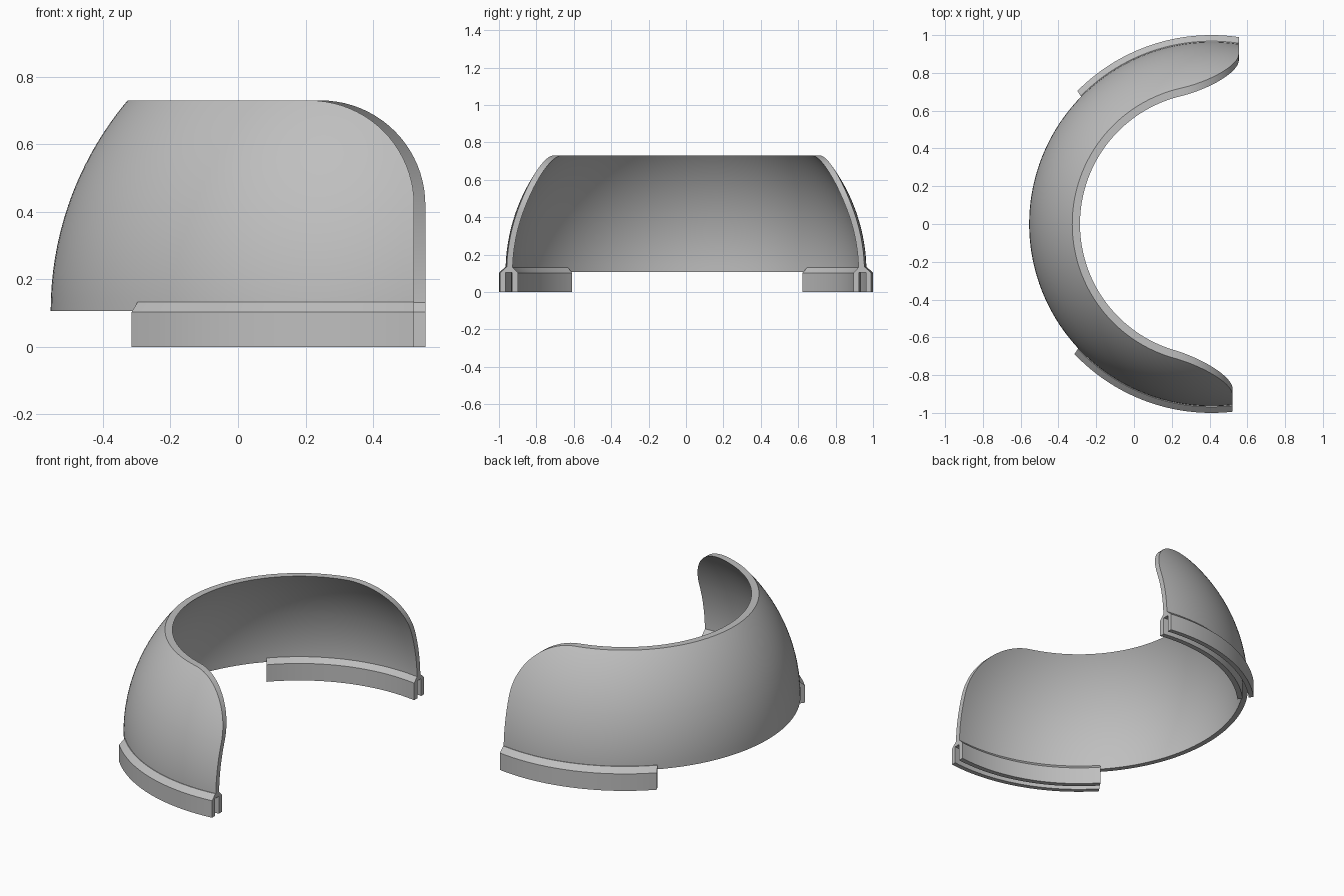
import bpy, bmesh
from math import acos, sin, cos, pi, radians, sqrt

cube = bpy.data.objects.get("Cube")
if cube:
    bpy.data.objects.remove(cube, do_unlink=True)

CX = 0.41                      # centre of the sphere in x
BASE, TOP = 0.107, 0.73        # lower and upper rim of the shell
R_OUT, R_IN = 0.965, 0.934
CORNER = 0.31                  # rounding of the front corners
FRONT = {-1: 0.522, 1: 0.555}  # where each side ends in x

grey = bpy.data.materials.new("plain grey")
grey.use_nodes = True
colour = (0.52, 0.52, 0.52, 1)
grey.diffuse_color = colour
grey.node_tree.nodes["Principled BSDF"].inputs["Base Color"].default_value = colour


def add_object(name, bm):
    bmesh.ops.recalc_face_normals(bm, faces=bm.faces)
    mesh = bpy.data.meshes.new(name)
    bm.to_mesh(mesh)
    bm.free()
    mesh.materials.append(grey)
    obj = bpy.data.objects.new(name, mesh)
    bpy.context.collection.objects.link(obj)
    bpy.ops.object.select_all(action='DESELECT')
    obj.select_set(True)
    bpy.context.view_layer.objects.active = obj
    bpy.ops.object.shade_smooth_by_angle(angle=radians(25))
    return obj


def loft(name, rows, spans, steps):
    """Sweep a closed section of (radius, z) points, each over its own angle span."""
    bm = bmesh.new()
    grid = []
    for (r, z), (a, b) in zip(rows, spans):
        line = []
        for i in range(steps + 1):
            t = a + (b - a) * i / steps
            line.append(bm.verts.new((CX - r * cos(t), r * sin(t), z)))
        grid.append(line)
    n = len(grid)
    for j in range(n):
        p, q = grid[j], grid[(j + 1) % n]
        for i in range(steps):
            bm.faces.new((p[i], p[i + 1], q[i + 1], q[i]))
    return bm, grid


def end_angle(r, x):
    return acos((CX - x) / r)


# Heights of the shell rows with the setback of the rounded front corner
levels = [(BASE + (TOP - CORNER - BASE) * i / 8, 0) for i in range(8)]
levels += [(TOP - CORNER + CORNER * sin(a), CORNER * (1 - cos(a)))
           for a in (pi / 2 * i / 20 for i in range(21))]

# Curved shell: up the outside, down the inside
rows, spans = [], []
for radius, order in ((R_OUT, levels), (R_IN, levels[::-1])):
    for z, setback in order:
        r = sqrt(radius ** 2 - (z - BASE) ** 2)
        rows.append((r, z))
        spans.append((-end_angle(r, FRONT[-1] - setback),
                      end_angle(r, FRONT[1] - setback)))
bm, grid = loft("shell", rows, spans, 96)
half = len(levels)
for k in (0, -1):              # close both front edges
    for j in range(half - 1):
        bm.faces.new((grid[j][k], grid[j + 1][k],
                      grid[-2 - j][k], grid[-1 - j][k]))
add_object("shell", bm)

# Grooved rails under both sides of the shell
section = [(0.906, 0), (0.936, 0), (0.936, 0.105), (0.972, 0.105), (0.972, 0),
           (1.0, 0), (1.0, 0.103), (0.968, 0.133), (0.935, 0.133), (0.906, 0.103)]
for side, name, start in ((-1, "right_rail", 42.2), (1, "left_rail", 43.5)):
    spans = [(side * radians(start + 14 * (r - 0.906)),
              side * end_angle(r, FRONT[side])) for r, z in section]
    bm, grid = loft(name, section, spans, 40)
    for k in (0, -1):
        bm.faces.new([line[k] for line in grid])
    add_object(name, bm)
